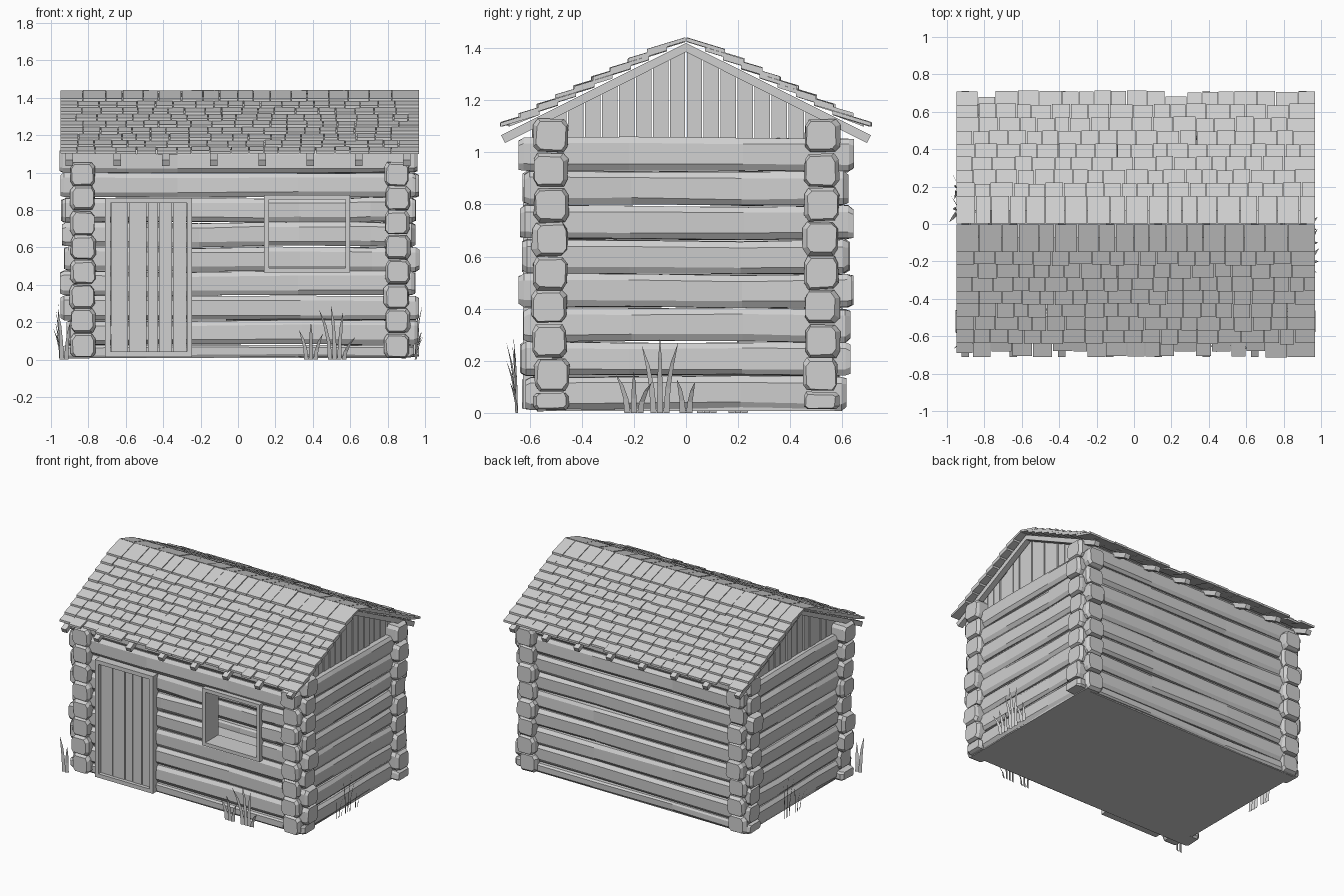
import bpy, bmesh, math, random
from mathutils import Vector, Matrix

random.seed(7)
if "Cube" in bpy.data.objects:
    bpy.data.objects.remove(bpy.data.objects["Cube"], do_unlink=True)

grey = bpy.data.materials.new("weathered_grey")
grey.use_nodes = True
grey.diffuse_color = (0.63, 0.63, 0.63, 1)
grey.node_tree.nodes["Principled BSDF"].inputs["Base Color"].default_value = (0.63, 0.63, 0.63, 1)

CX = 0.01          # middle of the hut along x
WALL_X = 0.84      # side wall distance from the middle
WALL_Y = 0.52      # front and back wall distance


def finish(bm, name):
    bmesh.ops.recalc_face_normals(bm, faces=bm.faces)
    mesh = bpy.data.meshes.new(name)
    bm.to_mesh(mesh)
    bm.free()
    mesh.materials.append(grey)
    obj = bpy.data.objects.new(name, mesh)
    bpy.context.collection.objects.link(obj)
    return obj


def add_box(bm, x0, x1, y0, y1, z0, z1):
    size = Matrix.Diagonal((x1 - x0, y1 - y0, z1 - z0, 1))
    place = Matrix.Translation(((x0 + x1) / 2, (y0 + y1) / 2, (z0 + z1) / 2))
    return bmesh.ops.create_cube(bm, size=1, matrix=place @ size)["verts"]


def add_prism(bm, yz, x0, x1):
    """Extrude a side profile along x."""
    a = [bm.verts.new((x0, y, z)) for y, z in yz]
    b = [bm.verts.new((x1, y, z)) for y, z in yz]
    bm.faces.new(a)
    bm.faces.new(b[::-1])
    for i in range(len(yz)):
        j = (i + 1) % len(yz)
        bm.faces.new((a[i], a[j], b[j], b[i]))


def add_log(bm, start, end, across, z0, z1, along_x, tips=(True, True)):
    """Rough hewn log: chamfered section, uneven rings, rounded tips."""
    half_h = (z1 - z0) / 2 - 0.003
    half_w = 0.065
    cut = min(0.024, half_h * 0.4)
    section = []
    for sw, sh, first in ((1, 1, 0), (-1, 1, 1), (-1, -1, 0), (1, -1, 1)):
        pair = [(sw * half_w, sh * (half_h - cut)), (sw * (half_w - cut * 0.7), sh * half_h)]
        section += pair[::-1] if first else pair
    span = end - start
    stations = [(start + span * f, 1) for f in (0.33, 0.67)]
    stations = ([(start, 0.86), (start + 0.02, 1.02)] if tips[0] else [(start, 1)]) + stations
    stations += [(end - 0.02, 1.02), (end, 0.86)] if tips[1] else [(end, 1)]
    rings = []
    for pos, scale in stations:
        ring = []
        dw, dh = random.uniform(-0.006, 0.006), random.uniform(-0.004, 0.004)
        for w, h in section:
            w = across + w * scale + dw + random.uniform(-0.003, 0.003)
            h = max((z0 + z1) / 2 + h * scale + dh + random.uniform(-0.003, 0.003), 0.006)
            ring.append(bm.verts.new((pos, w, h) if along_x else (w, pos, h)))
        rings.append(ring)
    for a, b in zip(rings, rings[1:]):
        for i in range(len(a)):
            j = (i + 1) % len(a)
            bm.faces.new((a[i], a[j], b[j], b[i]))
    bm.faces.new(rings[0])
    bm.faces.new(rings[-1][::-1])


# Log walls, the two directions interlocking half a log apart
PITCH = 0.131
long_levels = [0.01] + [0.08 + PITCH * i for i in range(9)]
side_levels = [0.01 + PITCH * i for i in range(9)]
WIN = (0.14, 0.60, 0.465, 0.88)

for side, name in ((-1, "front_wall_logs"), (1, "back_wall_logs")):
    bm = bmesh.new()
    for i, (z0, z1) in enumerate(zip(long_levels, long_levels[1:])):
        a = CX - 0.945 + random.uniform(-0.02, 0.02)
        b = CX + 0.945 + random.uniform(-0.02, 0.02)
        if side < 0 and WIN[2] < (z0 + z1) / 2 < WIN[3]:
            add_log(bm, a, WIN[0] + 0.01, side * WALL_Y, z0, z1, True, (True, False))
            add_log(bm, WIN[1] - 0.01, b, side * WALL_Y, z0, z1, True, (False, True))
        else:
            add_log(bm, a, b, side * WALL_Y, z0, z1, True)
    finish(bm, name)

for side, name in ((-1, "right_wall_logs"), (1, "left_wall_logs")):
    bm = bmesh.new()
    for i, (z0, z1) in enumerate(zip(side_levels, side_levels[1:])):
        reach = 0.635 if i % 2 else 0.62
        add_log(bm, -reach + random.uniform(-0.012, 0.012), reach + random.uniform(-0.012, 0.012),
                CX + side * WALL_X, z0, z1, False)
    finish(bm, name)

# Floor slab
bm = bmesh.new()
add_box(bm, CX - 0.89, CX + 0.89, -0.57, 0.57, 0.008, 0.03)
finish(bm, "floor")


def frame(name, x0, x1, z0, z1, y0, y1, t):
    bm = bmesh.new()
    for a, b in ((x0, x0 + t), (x1 - t, x1)):
        add_box(bm, a, b, y0, y1, z0, z1)
    for a, b in ((z0, z0 + t), (z1 - t, z1)):
        add_box(bm, x0 + t, x1 - t, y0, y1, a, b)
    finish(bm, name)


# Door and window
frame("window_frame", *WIN, -0.61, -0.46, 0.025)
frame("door_frame", -0.71, -0.245, 0.015, 0.865, -0.625, -0.53, 0.028)
bm = bmesh.new()
edges = [-0.682, -0.585, -0.485, -0.425, -0.35, -0.273]
for a, b in zip(edges, edges[1:]):
    add_box(bm, a + 0.003, b - 0.003, -0.602 + random.uniform(-0.003, 0.003), -0.55, 0.03, 0.84)
finish(bm, "door_planks")

# Gable planks with tops cut to the roof slope
for side, name in ((-1, "right_gable"), (1, "left_gable")):
    bm = bmesh.new()
    x = CX + side * 0.845
    count, w = 18, 1.17 / 18
    for i in range(count):
        a = -0.585 + i * w + 0.003
        b = a + w - 0.006
        tops = [1.405 - 0.5 * abs(y) for y in (a, b)]
        d = random.uniform(-0.005, 0.005)
        add_prism(bm, [(a, 1.03), (b, 1.03), (b, tops[1]), (a, tops[0])], x - 0.015 + d, x + 0.015 + d)
    finish(bm, name)

# Rafters
bm = bmesh.new()
for i in range(8):
    x = CX - 0.913 + i * 0.258
    for s in (-1, 1):
        add_prism(bm, [(0, 1.42), (s * 0.71, 1.066), (s * 0.695, 1.036), (0, 1.385)], x - 0.02, x + 0.02)
finish(bm, "rafters")

# Overlapping shingles, nine courses on each slope
for s, name in ((-1, "front_shingles"), (1, "back_shingles")):
    bm = bmesh.new()
    for row in range(9):
        x = CX - 0.96
        right = CX + 0.96
        while x < right - 0.01:
            w = random.uniform(0.075, 0.125)
            if right - x - w < 0.06:
                w = right - x
            low = 0.71 - 0.07 * row
            z = 1.10 + 0.035 * row + random.uniform(-0.002, 0.002)
            high = low - 0.148
            ztop = z + 0.045
            if row < 8:
                low += random.uniform(-0.006, 0.004)
            if row == 0 and random.random() < 0.25:
                low -= 0.025
            add_prism(bm, [(s * low, z), (s * high, ztop), (s * high, ztop + 0.015), (s * low, z + 0.015)],
                      x + 0.002, x + w - 0.002)
            x += w
    finish(bm, name)


def blade(bm, x, y, height, lean, facing):
    """Curved, tapering grass leaf."""
    side = Vector((math.cos(facing), math.sin(facing), 0)) * 0.013
    prev = None
    for f in (0, 0.35, 0.7, 1):
        mid = Vector((x + lean[0] * f * f, y + lean[1] * f * f, height * f))
        if f == 1:
            bm.faces.new((*prev, bm.verts.new(mid)))
        else:
            k = 1 - f * 0.55
            cur = [bm.verts.new(mid + side * k), bm.verts.new(mid - side * k)]
            if prev:
                bm.faces.new((prev[0], prev[1], cur[1], cur[0]))
            prev = cur


# Grass tufts: position, blade heights, spread direction along the wall
tufts = [
    ("front_grass_small", 0.39, -0.65, (0.16, 0.2, 0.14), 0),
    ("front_grass_tall", 0.53, -0.65, (0.27, 0.29, 0.26, 0.12), 0),
    ("corner_grass", -0.93, -0.65, (0.26, 0.2), 0),
    ("left_grass_tall", 0.95, -0.10, (0.26, 0.29, 0.27), 1),
    ("left_grass_small", 0.95, -0.20, (0.15, 0.16, 0.12), 1),
    ("left_grass_low", 0.95, 0.0, (0.13, 0.12), 1),
    ("right_grass_tall", -0.95, 0.20, (0.27, 0.3, 0.26), 1),
    ("right_grass_small", -0.95, 0.08, (0.17, 0.14, 0.2), 1),
]
for name, x, y, heights, on_side in tufts:
    bm = bmesh.new()
    n = len(heights)
    for i, h in enumerate(heights):
        t = i - (n - 1) / 2
        out = random.uniform(0.01, 0.04)
        if on_side:
            sign = 1 if x > 0 else -1
            blade(bm, x, y + t * 0.025, h, (sign * out, t * 0.045), math.pi / 2 + 0.4)
        else:
            blade(bm, x + t * 0.025, y, h, (t * 0.04, -out), 0.4)
    finish(bm, name)
